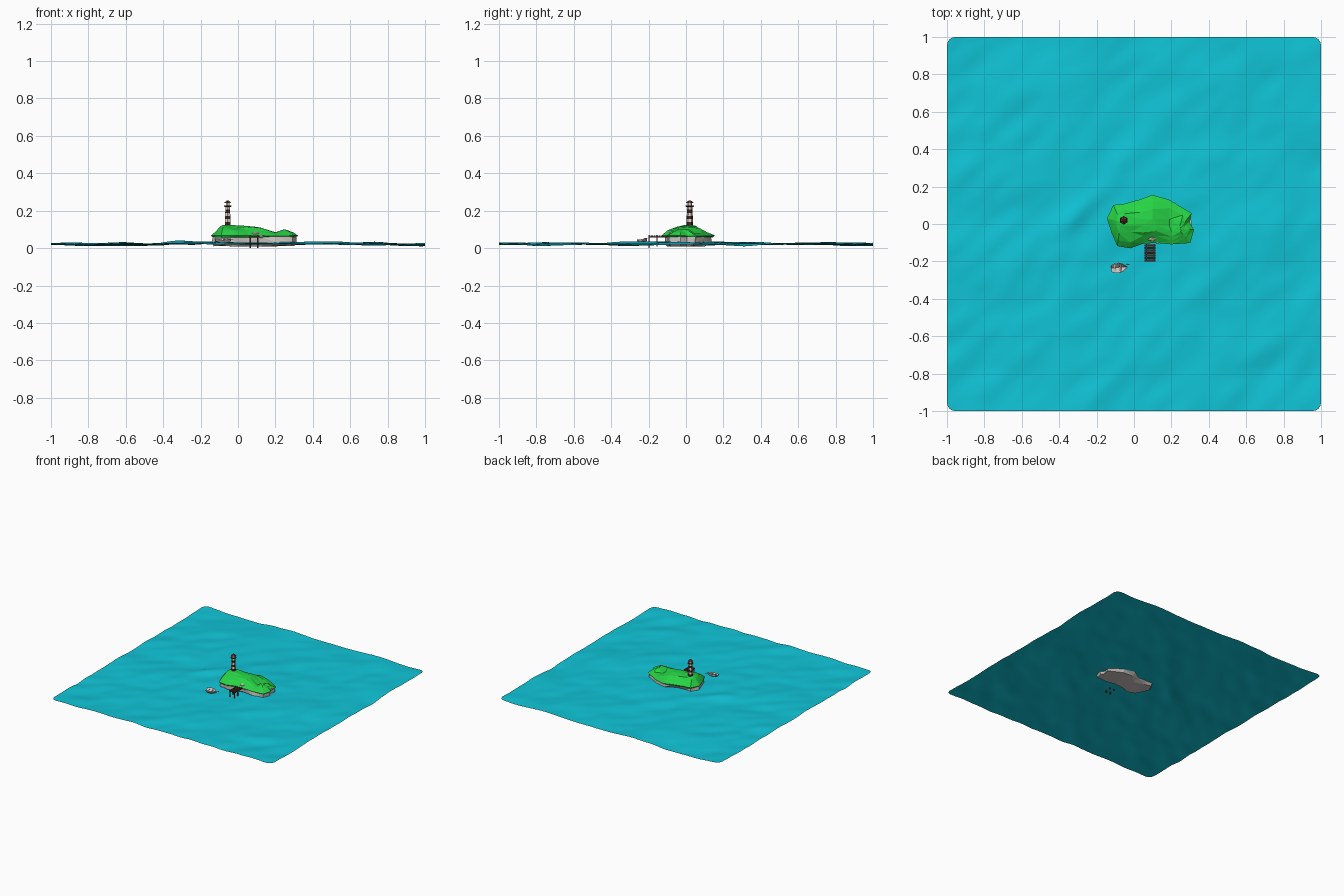
import bpy, bmesh, math, random
from mathutils import Vector, Matrix, noise

random.seed(4)
if "Cube" in bpy.data.objects:
    bpy.data.objects.remove(bpy.data.objects["Cube"])


def material(name, r, g, b):
    m = bpy.data.materials.new(name)
    m.use_nodes = True
    m.diffuse_color = (r, g, b, 1)
    m.node_tree.nodes["Principled BSDF"].inputs["Base Color"].default_value = (r, g, b, 1)
    return m


WATER = material("sea turquoise", 0.005, 0.56, 0.69)
GRASS = material("grass green", 0.02, 0.66, 0.06)
STONE = material("pale stone", 0.58, 0.54, 0.52)
CREAM = material("cream paint", 0.75, 0.68, 0.6)
DARK = material("dark timber", 0.05, 0.025, 0.02)
ROOF = material("red brown roof", 0.13, 0.04, 0.03)


def finish(name, bm, *mats):
    bmesh.ops.recalc_face_normals(bm, faces=bm.faces)
    mesh = bpy.data.meshes.new(name)
    bm.to_mesh(mesh)
    bm.free()
    for m in mats:
        mesh.materials.append(m)
    obj = bpy.data.objects.new(name, mesh)
    bpy.context.collection.objects.link(obj)
    return obj


def loft(bm, rings, caps=True):
    """Skin a stack of equal-length closed rings."""
    loops = [[bm.verts.new(p) for p in ring] for ring in rings]
    for a, b in zip(loops, loops[1:]):
        for i in range(len(a)):
            j = (i + 1) % len(a)
            bm.faces.new((a[i], a[j], b[j], b[i]))
    if caps:
        bm.faces.new(loops[0][::-1])
        bm.faces.new(loops[-1])


def box(bm, center, size):
    m = Matrix.Translation(center) @ Matrix.Diagonal((*size, 1))
    bmesh.ops.create_cube(bm, size=1, matrix=m)


# Sea: wavy sheet with rounded corners and one long swell
def wave(x, y):
    u, v = (x + y) * 0.7, (y - x) * 0.7
    z = 0.022 + 0.013 * noise.noise(Vector((u * 2.2, v * 3, 3)))
    z += 0.008 * noise.noise(Vector((u * 5, v * 9, 7)))
    z += 0.006 * math.exp(-(x * x + y * y) / 0.3)
    swell = math.exp(-((u + 0.18) / 0.14) ** 2 - ((v - 0.25) / 0.05) ** 2)
    return min(max(z + 0.018 * swell, 0.004), 0.052)


bm = bmesh.new()
bmesh.ops.create_grid(bm, x_segments=96, y_segments=96, size=1)
R = 0.045
for v in bm.verts:
    corner = Vector((max(abs(v.co.x) - 1 + R, 0), max(abs(v.co.y) - 1 + R, 0)))
    far = max(corner)
    if min(corner) > 0:
        corner *= far / corner.length
        v.co.x = math.copysign(1 - R + corner.x, v.co.x)
        v.co.y = math.copysign(1 - R + corner.y, v.co.y)
    v.co.z = wave(v.co.x, v.co.y)
for f in bm.faces:
    f.smooth = True
finish("sea", bm, WATER)

# Island: faceted grass cap over a stone base, both from one outline
OUTLINE = [(-.145, .03), (-.12, -.05), (-.09, -.12), (-.02, -.13), (.05, -.105), (.12, -.1),
           (.2, -.11), (.3, -.1), (.32, -.03), (.295, .01), (.31, .06), (.27, .08),
           (.19, .13), (.1, .155), (.03, .13), (-.05, .11), (-.11, .1)]
CREST = [(-.15, .09), (-.1, .124), (.05, .12), (.14, .105), (.19, .08), (.25, .1), (.33, .09)]


def crest(x):
    for (x0, z0), (x1, z1) in zip(CREST, CREST[1:]):
        if x <= x1:
            return z0 + (z1 - z0) * (x - x0) / (x1 - x0)
    return CREST[-1][1]


def inset(p, t):
    """Move an outline point towards the spine of the island."""
    x, y = p
    sx = min(max(x, -0.07), 0.24)
    sy = 0.01 if sx < 0.15 else -0.03
    return x + (sx - x) * t, y + (sy - y) * t


def grass_ring(t, rise, jitter):
    ring = []
    for p in OUTLINE:
        x, y = inset(p, t + random.uniform(-jitter, jitter))
        z = 0.065 + (crest(x) - 0.065) * rise + random.uniform(-jitter, jitter) * 0.06
        ring.append((x, y, z))
    return ring


bm = bmesh.new()
loft(bm, [grass_ring(0.08, -0.15, 0), grass_ring(0, 0.05, 0.02), grass_ring(0.3, 0.5, 0.08),
          grass_ring(0.6, 0.88, 0.08), grass_ring(0.85, 1, 0.03)])
bmesh.ops.triangulate(bm, faces=bm.faces)
finish("grass_cap", bm, GRASS)


def stone_ring(t, z, bay):
    ring = []
    for p in OUTLINE:
        notch = bay * math.exp(-((p[0] - 0.01) / 0.07) ** 2) if p[1] > 0.05 else 0
        x, y = inset(p, t + notch + random.uniform(-0.04, 0.04))
        ring.append((x, y, z + random.uniform(-0.003, 0.003)))
    return ring


bm = bmesh.new()
loft(bm, [stone_ring(0.22, 0.012, 0.6), stone_ring(0.1, 0.03, 0.3), stone_ring(0.12, 0.062, 0)])
bmesh.ops.triangulate(bm, faces=bm.faces)
finish("stone_base", bm, STONE)

# Boulders by the landing
bm = bmesh.new()
for x, y, z, r in [(.095, -.075, .075, .022), (.125, -.095, .062, .013), (-.02, -.12, .065, .01)]:
    m = Matrix.Translation((x, y, z)) @ Matrix.Diagonal((1.2, 0.9, 0.7, 1))
    bmesh.ops.create_icosphere(bm, subdivisions=1, radius=r, matrix=m)
finish("boulders", bm, STONE)

# Lighthouse: six-sided banded tower, gallery, lantern and roof
LX, LY = -0.055, 0.02


def hexagon(r, z):
    return [(LX + r * math.cos(math.pi * (k / 3 + 1 / 6)),
             LY + r * math.sin(math.pi * (k / 3 + 1 / 6)), z) for k in range(6)]


bm = bmesh.new()
BANDS, Z0, Z1 = 7, 0.105, 0.222
levels = [Z0 + (Z1 - Z0) * k / BANDS for k in range(BANDS + 1)]
loft(bm, [hexagon(0.019 - 0.005 * k / BANDS, z) for k, z in enumerate(levels)])
for f in bm.faces:
    band = int((f.calc_center_median().z - Z0) / (Z1 - Z0) * BANDS)
    f.material_index = band % 2
finish("tower", bm, CREAM, DARK)

for name, mat, rings in [
        ("gallery", DARK, [(.016, .219), (.023, .224), (.023, .228)]),
        ("lantern", CREAM, [(.012, .228), (.012, .242)]),
        ("lantern_roof", ROOF, [(.021, .241), (.019, .245), (.005, .255)])]:
    bm = bmesh.new()
    loft(bm, [hexagon(r, z) for r, z in rings])
    finish(name, bm, mat)

# Jetty: planks on two beams, with paired posts
bm = bmesh.new()
for k in range(7):
    box(bm, (0.086, -0.195 + k * 0.0135, 0.065), (0.058, 0.011, 0.005))
for x in (0.066, 0.106):
    box(bm, (x, -0.153, 0.06), (0.005, 0.092, 0.005))
    for y, low in ((-0.198, 0), (-0.155, 0.01)):
        box(bm, (x, y, (low + 0.07) / 2), (0.007, 0.007, 0.07 - low))
finish("jetty", bm, DARK)

# Boat: hollow hull lofted along its length, heeled over, with benches
bm = bmesh.new()
STATIONS = [(-.042, .018, .009), (-.025, .026, .004), (.0, .029, .0), (.022, .021, .003), (.042, .003, .012)]
rings = []
for x, w, keel in STATIONS:
    inner = w * 0.85
    rings.append([(x, -w, .024), (x, -w * .75, keel + .006), (x, 0, keel), (x, w * .75, keel + .006),
                  (x, w, .024), (x, inner, .024), (x, 0, keel + .006), (x, -inner, .024)])
loft(bm, rings)
for x in (-0.022, 0.008):
    box(bm, (x, 0, 0.019), (0.008, 0.048, 0.003))
box(bm, (0.05, 0.012, 0.016), (0.016, 0.004, 0.003))
place = Matrix.Translation((-0.08, -0.23, 0.026)) @ Matrix.Rotation(0.1, 4, "Z") @ Matrix.Rotation(0.2, 4, "X")
bmesh.ops.transform(bm, matrix=place, verts=bm.verts)
finish("rowing_boat", bm, STONE)
